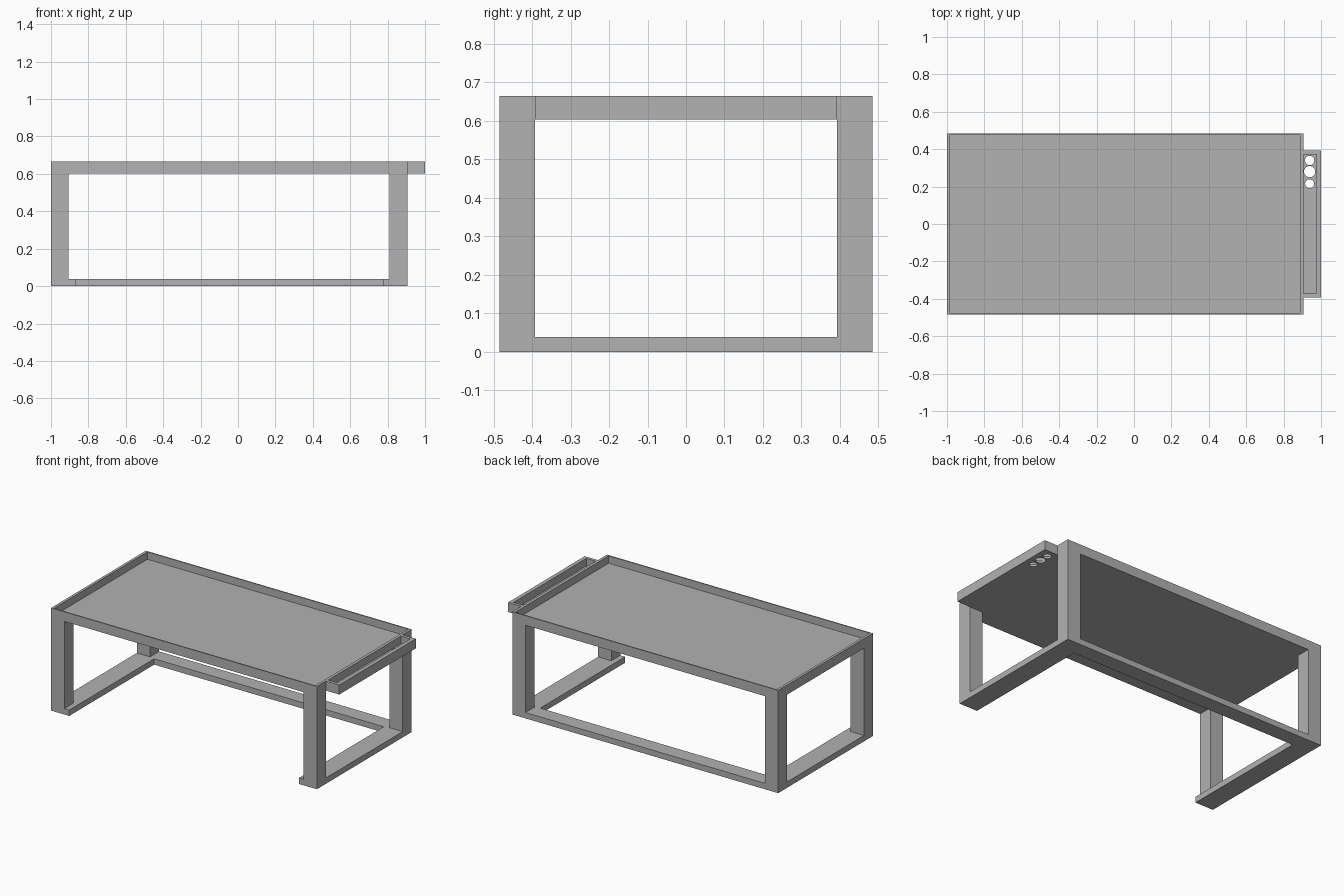
import bpy
import bmesh

cube = bpy.data.objects.get("Cube")
if cube:
    bpy.data.objects.remove(cube, do_unlink=True)

# One plain grey for the whole table
grey = bpy.data.materials.new("plain_grey")
grey.use_nodes = True
colour = (0.445, 0.445, 0.445, 1)
grey.diffuse_color = colour
grey.node_tree.nodes["Principled BSDF"].inputs["Base Color"].default_value = colour

LEFT, RIGHT, DEPTH = -1.0, 0.905, 0.485   # table outline
BASE, UNDER, TOP = 0.038, 0.603, 0.665    # heights of base, underside and rim


def finish(name, bm):
    bmesh.ops.recalc_face_normals(bm, faces=bm.faces)
    mesh = bpy.data.meshes.new(name)
    bm.to_mesh(mesh)
    bm.free()
    mesh.materials.append(grey)
    obj = bpy.data.objects.new(name, mesh)
    bpy.context.collection.objects.link(obj)
    return obj


def prism(name, outline, z0, z1):
    """Extrude a flat outline from z0 up to z1."""
    bm = bmesh.new()
    face = bm.faces.new([bm.verts.new((x, y, z0)) for x, y in outline])
    out = bmesh.ops.extrude_face_region(bm, geom=[face])
    for v in out["geom"]:
        if isinstance(v, bmesh.types.BMVert):
            v.co.z = z1
    return finish(name, bm)


def rect(x0, x1, y0, y1):
    return [(x0, y0), (x1, y0), (x1, y1), (x0, y1)]


def tray(name, outer, inner, z0, floor, z1):
    """A shallow open box whose walls may differ in thickness."""
    bm = bmesh.new()
    rings = [[bm.verts.new((x, y, z)) for x, y in shape]
             for shape, z in ((outer, z0), (outer, z1), (inner, z1), (inner, floor))]
    for a, b in zip(rings, rings[1:]):
        for i in range(4):
            j = (i + 1) % 4
            bm.faces.new((a[i], a[j], b[j], b[i]))
    bm.faces.new(rings[0])
    bm.faces.new(rings[-1])
    return finish(name, bm)


# Base: a flat U, open at the front
foot, back = 0.13, 0.1
prism("base_frame", [
    (LEFT, -DEPTH), (LEFT + foot, -DEPTH), (LEFT + foot, DEPTH - back),
    (RIGHT - foot, DEPTH - back), (RIGHT - foot, -DEPTH), (RIGHT, -DEPTH),
    (RIGHT, DEPTH), (LEFT, DEPTH)], 0, BASE)

# Four corner legs
leg_x, leg_y = 0.095, 0.092
for side, x in (("right", LEFT), ("left", RIGHT - leg_x)):
    for end, y in (("front", -DEPTH), ("back", DEPTH - leg_y)):
        prism(f"{end}_{side}_leg", rect(x, x + leg_x, y, y + leg_y), BASE, UNDER)

# Recessed table top with a thin raised rim
tray("table_top", rect(LEFT, RIGHT, -DEPTH, DEPTH),
     rect(LEFT + 0.017, RIGHT - 0.017, -DEPTH + 0.008, DEPTH - 0.008),
     UNDER, UNDER + 0.014, TOP)

# Narrow side tray
side_tray = tray("side_tray", rect(RIGHT, 1, -0.392, 0.392),
                 rect(RIGHT + 0.002, 0.975, -0.372, 0.372),
                 UNDER, UNDER + 0.014, TOP)

# Three round holes through the side tray floor
cutters = []
for y, radius in ((0.34, 0.025), (0.28, 0.03), (0.215, 0.024)):
    bm = bmesh.new()
    bmesh.ops.create_cone(bm, cap_ends=True, segments=32, radius1=radius,
                          radius2=radius, depth=0.1)
    bmesh.ops.translate(bm, verts=bm.verts, vec=(0.939, y, UNDER))
    cutter = finish("hole_cutter", bm)
    cutter.hide_render = True
    cutters.append(cutter)
    cut = side_tray.modifiers.new("hole", "BOOLEAN")
    cut.operation = "DIFFERENCE"
    cut.solver = "EXACT"
    cut.object = cutter

# Bake the holes and drop the cutters
graph = bpy.context.evaluated_depsgraph_get()
cut_mesh = bpy.data.meshes.new_from_object(side_tray.evaluated_get(graph))
side_tray.modifiers.clear()
side_tray.data = cut_mesh
for cutter in cutters:
    bpy.data.objects.remove(cutter, do_unlink=True)
